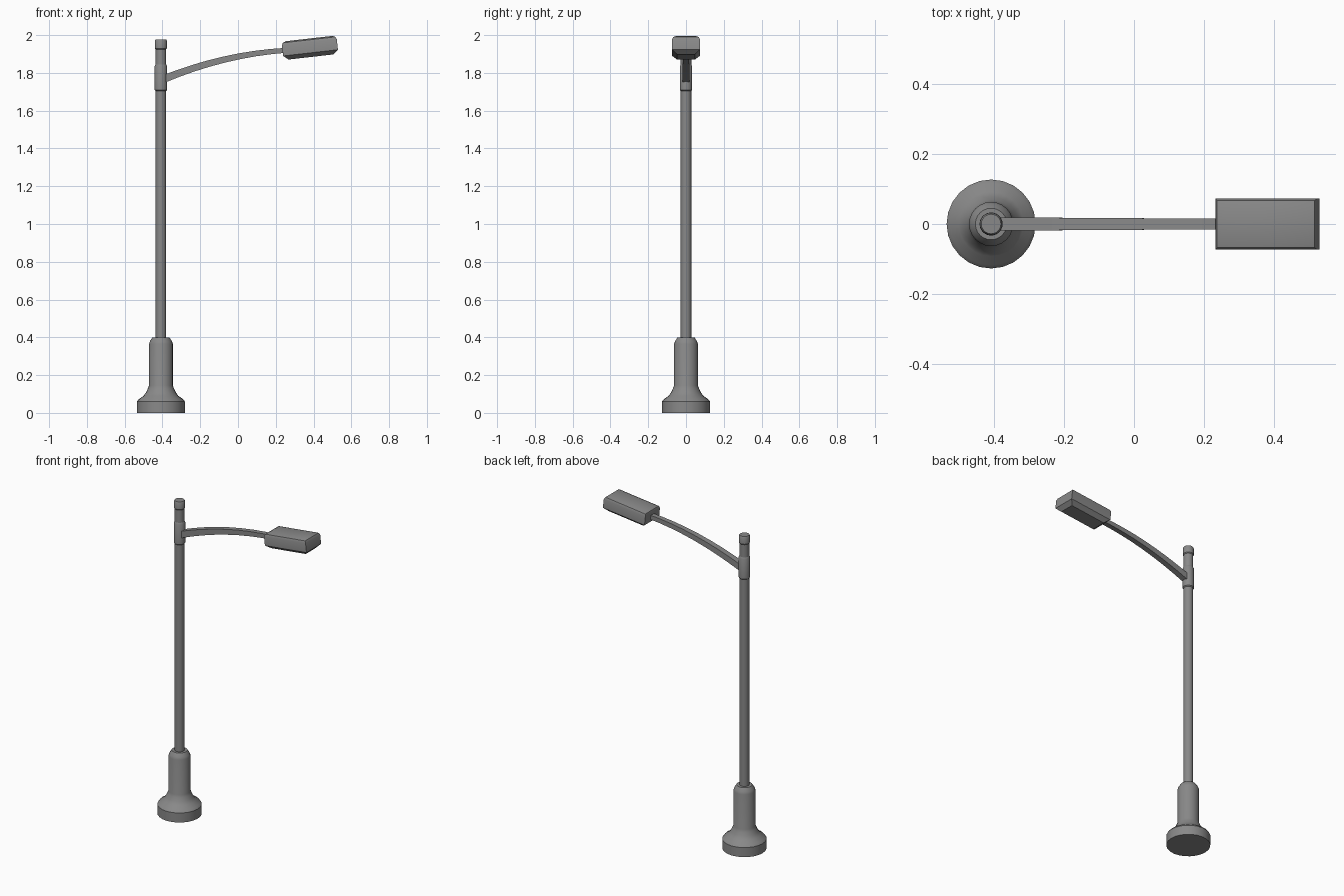
import bpy, bmesh, math
from mathutils import Matrix, Vector

cube = bpy.data.objects.get("Cube")
if cube:
    bpy.data.objects.remove(cube, do_unlink=True)

POLE_X = -0.408

metal = bpy.data.materials.new("grey metal")
metal.use_nodes = True
grey = (0.25, 0.25, 0.25, 1)
metal.diffuse_color = grey
metal.node_tree.nodes["Principled BSDF"].inputs["Base Color"].default_value = grey


def loft(name, rings, angle=35):
    """Skin a list of equal-length point rings and cap both ends."""
    bm = bmesh.new()
    loops = [[bm.verts.new(p) for p in ring] for ring in rings]
    n = len(loops[0])
    for a, b in zip(loops, loops[1:]):
        for i in range(n):
            j = (i + 1) % n
            bm.faces.new((a[i], a[j], b[j], b[i]))
    bm.faces.new(loops[0])
    bm.faces.new(loops[-1])
    bmesh.ops.recalc_face_normals(bm, faces=bm.faces)
    mesh = bpy.data.meshes.new(name)
    bm.to_mesh(mesh)
    bm.free()
    mesh.materials.append(metal)
    obj = bpy.data.objects.new(name, mesh)
    bpy.context.collection.objects.link(obj)
    bpy.ops.object.select_all(action='DESELECT')
    obj.select_set(True)
    bpy.context.view_layer.objects.active = obj
    bpy.ops.object.shade_smooth_by_angle(angle=math.radians(angle))
    return obj


def turned(name, profile, sides=24):
    """Turn a (radius, height) profile around the pole axis."""
    turns = [2 * math.pi * i / sides for i in range(sides)]
    return loft(name, [[(POLE_X + r * math.cos(t), r * math.sin(t), z) for t in turns]
                       for r, z in profile])


# Upright parts
turned("base", [(0.127, 0), (0.127, 0.06), (0.117, 0.073), (0.092, 0.09), (0.078, 0.11),
                (0.069, 0.13), (0.063, 0.145), (0.063, 0.365), (0.058, 0.38), (0.045, 0.4)])
turned("pole", [(0.028, 0.38), (0.028, 1.95)])
turned("arm_collar", [(0.028, 1.705), (0.033, 1.71), (0.033, 1.835), (0.028, 1.845)])
turned("pole_cap", [(0.028, 1.925), (0.032, 1.93), (0.032, 1.97), (0.028, 1.977)])

# Curved arm: rectangular section, tapering towards the lamp
start, bend, end = Vector((-0.4, 0, 1.765)), Vector((-0.07, 0, 1.9)), Vector((0.26, 0, 1.92))
sections = []
STEPS = 8
for k in range(STEPS + 1):
    t = k / STEPS
    centre = start * (1 - t) ** 2 + bend * 2 * t * (1 - t) + end * t * t
    along = ((bend - start) * (1 - t) + (end - bend) * t).normalized()
    up = Vector((-along.z, 0, along.x)) * (0.02 - 0.007 * t)
    side = Vector((0, 0.019 - 0.004 * t, 0))
    sections.append([centre + up * u + side * s
                     for u, s in ((-1, -1), (-1, 1), (1, 1), (1, -1))])
loft("lamp_arm", sections)

# Tilted lamp head: stacked rectangles as (edge inset, height)
head_rings = [[(sx * (0.146 - inset), sy * (0.073 - inset), z)
               for sx, sy in ((-1, -1), (1, -1), (1, 1), (-1, 1))]
              for inset, z in ((0.026, -0.05), (0.005, -0.032), (0, -0.028),
                               (0, 0.028), (0.006, 0.041), (0.022, 0.048))]
head = loft("lamp_head", head_rings, 40)
head.data.transform(Matrix.Translation((0.381, 0, 1.934))
                    @ Matrix.Rotation(math.radians(-6.5), 4, 'Y'))
